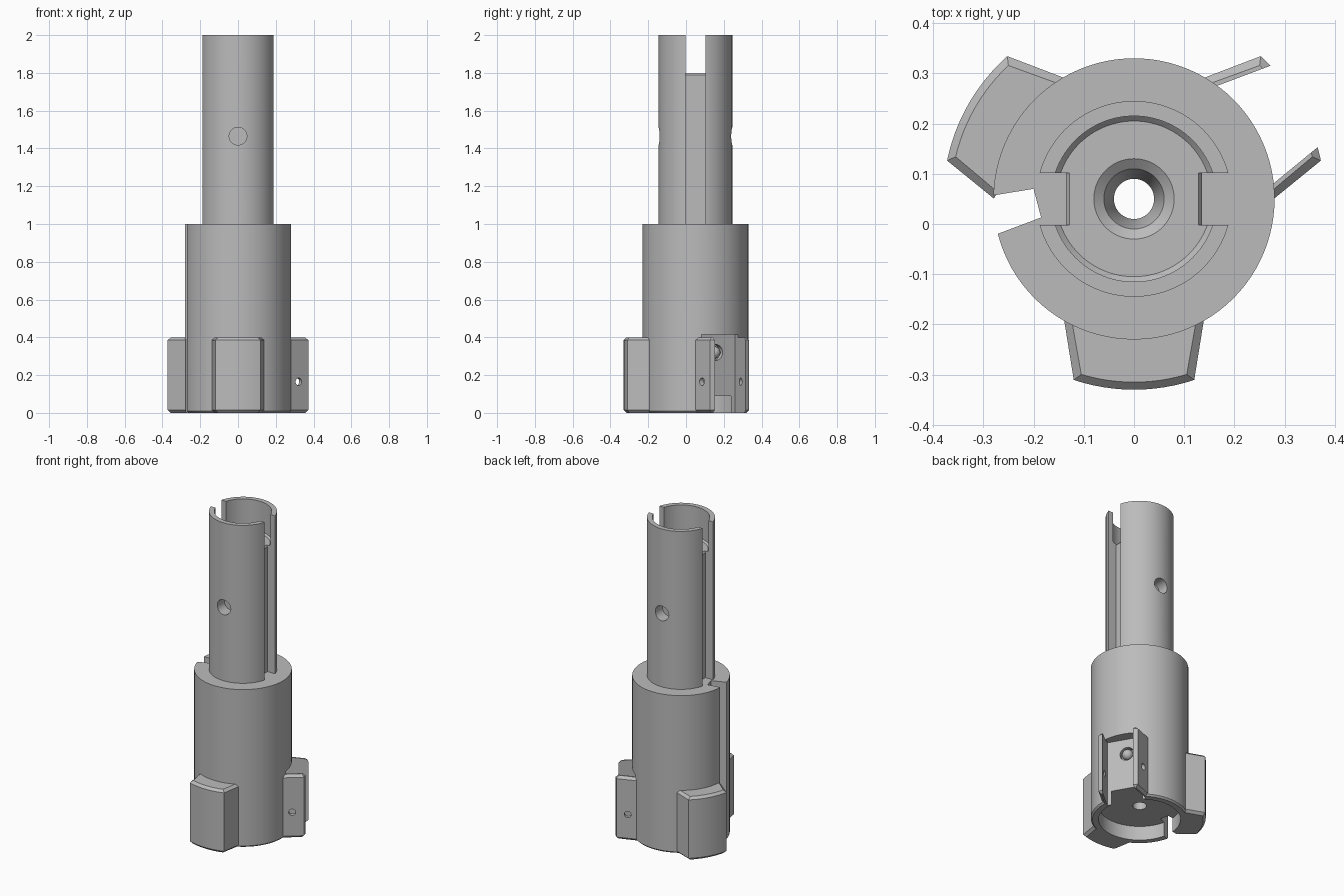
import bpy, bmesh, math
from mathutils import Matrix, Vector

cube = bpy.data.objects.get("Cube")
if cube:
    bpy.data.objects.remove(cube, do_unlink=True)

AXIS = Matrix.Translation((0, 0.05, 0))
SOCKET = 30  # direction of the open socket, degrees

grey = bpy.data.materials.new("plain grey")
grey.use_nodes = True
grey.diffuse_color = (0.5, 0.5, 0.5, 1)
grey.node_tree.nodes["Principled BSDF"].inputs["Base Color"].default_value = (0.5, 0.5, 0.5, 1)


def make(name, bm, matrix):
    bmesh.ops.recalc_face_normals(bm, faces=bm.faces)
    bmesh.ops.transform(bm, matrix=matrix, verts=bm.verts)
    mesh = bpy.data.meshes.new(name)
    bm.to_mesh(mesh)
    bm.free()
    mesh.materials.append(grey)
    obj = bpy.data.objects.new(name, mesh)
    bpy.context.collection.objects.link(obj)
    return obj


def turned(degrees):
    return AXIS @ Matrix.Rotation(math.radians(degrees), 4, 'Z')


def lathe(name, profile, steps=96):
    """Revolve a closed (radius, height) profile."""
    bm = bmesh.new()
    rings = []
    for i in range(steps):
        a = math.tau * i / steps
        rings.append([bm.verts.new((r * math.cos(a), r * math.sin(a), z)) for r, z in profile])
    for i in range(steps):
        p, q = rings[i], rings[(i + 1) % steps]
        for j in range(len(profile)):
            k = (j + 1) % len(profile)
            bm.faces.new((p[j], q[j], q[k], p[k]))
    return make(name, bm, AXIS)


def loft(name, layers, matrix):
    """Skin a stack of matching outlines, each given as (points, height)."""
    bm = bmesh.new()
    rings = [[bm.verts.new((x, y, z)) for x, y in pts] for pts, z in layers]
    for p, q in zip(rings, rings[1:]):
        for j in range(len(p)):
            k = (j + 1) % len(p)
            bm.faces.new((p[j], p[k], q[k], q[j]))
    bm.faces.new(rings[0])
    bm.faces.new(rings[-1])
    return make(name, bm, matrix)


def rod(name, centre, direction, radius, length, matrix):
    bm = bmesh.new()
    bmesh.ops.create_cone(bm, cap_ends=True, segments=32, radius1=radius, radius2=radius, depth=length)
    spin = Vector(direction).to_track_quat('Z', 'Y').to_matrix().to_4x4()
    return make(name, bm, matrix @ Matrix.Translation(centre) @ spin)


def cut(target, cutters):
    for c in cutters:
        mod = target.modifiers.new("cut", 'BOOLEAN')
        mod.operation = 'DIFFERENCE'
        mod.solver = 'EXACT'
        mod.object = c
    bpy.context.view_layer.update()
    graph = bpy.context.evaluated_depsgraph_get()
    mesh = bpy.data.meshes.new_from_object(target.evaluated_get(graph))
    target.modifiers.clear()
    target.data = mesh


def lug_outline(inset):
    """Tapered lug with a rounded outer end, pointing along +x."""
    radius, tip, root = 0.38 - inset, 0.12 - inset, 0.139 - inset
    a = math.asin(tip / radius)
    arc = [(radius * math.cos(a * t / 6), radius * math.sin(a * t / 6)) for t in range(-6, 7)]
    return [(0.242, -root)] + arc + [(0.242, root)]


# Stepped body with recessed base, solid core and countersunk bore
body = lathe("body", [
    (0.04, 0.09), (0.235, 0.09), (0.235, 0), (0.27, 0), (0.28, 0.01), (0.28, 1),
    (0.195, 1), (0.195, 2), (0.165, 2), (0.165, 1.81), (0.155, 1.8),
    (0.08, 1.8), (0.06, 1.785), (0.04, 1.72)])

# Three lugs round the base, the last one hollowed into two fins
lugs = []
for name, angle in (("front_lug", -90), ("back_right_lug", 150), ("socket_fins", SOCKET)):
    layers = [(lug_outline(0.015), 0), (lug_outline(0), 0.015),
              (lug_outline(0), 0.385), (lug_outline(0.015), 0.4)]
    lugs.append(loft(name, layers, turned(angle)))

# Socket pocket, pin holes and button seat
pocket_shape = [(0.215, -0.119), (0.5, -0.072), (0.5, 0.072), (0.215, 0.119)]
pocket = loft("pocket_cutter", [(pocket_shape, -0.1), (pocket_shape, 0.415)], turned(SOCKET))
pins = rod("pin_cutter", (0.295, 0, 0.165), (0, 1, 0), 0.02, 0.6, turned(SOCKET))
seat = rod("seat_cutter", (0.215, 0, 0.32), (1, 0, 0), 0.042, 0.06, turned(SOCKET))
cut(lugs[2], [pocket, pins])

# Full-height side notch
notch_shape = [(-0.2, 0.07), (-0.36, 0.044), (-0.36, -0.053), (-0.185, 0.013)]
notch = loft("notch_cutter", [(notch_shape, -0.1), (notch_shape, 1.1)], Matrix.Identity(4))

# Slots down both sides of the tube, and blind holes front and back
slots = []
for side in (0, 180):
    layers = []
    for inner, z in ((0.135, 1), (0.135, 1.79), (0.128, 1.8), (0.128, 2.1)):
        layers.append(([(inner, -0.052), (0.4, -0.052), (0.4, 0.052), (inner, 0.052)], z))
    slots.append(loft("slot_cutter", layers, turned(side)))
holes = [rod("hole_cutter", (0, s * 0.2, 1.465), (0, 1, 0), 0.047, 0.16, AXIS) for s in (-1, 1)]

cutters = [pocket, seat, notch] + slots + holes
cut(body, cutters)
for c in cutters + [pins]:
    bpy.data.objects.remove(c, do_unlink=True)

# Domed button in the socket
bm = bmesh.new()
bmesh.ops.create_uvsphere(bm, u_segments=24, v_segments=12, radius=0.032)
button = make("socket_button", bm, turned(SOCKET) @ Matrix.Translation((0.2, 0, 0.32)))

bpy.ops.object.select_all(action='DESELECT')
for obj in [body, button] + lugs:
    obj.select_set(True)
bpy.context.view_layer.objects.active = body
bpy.ops.object.shade_smooth_by_angle(angle=math.radians(25))
